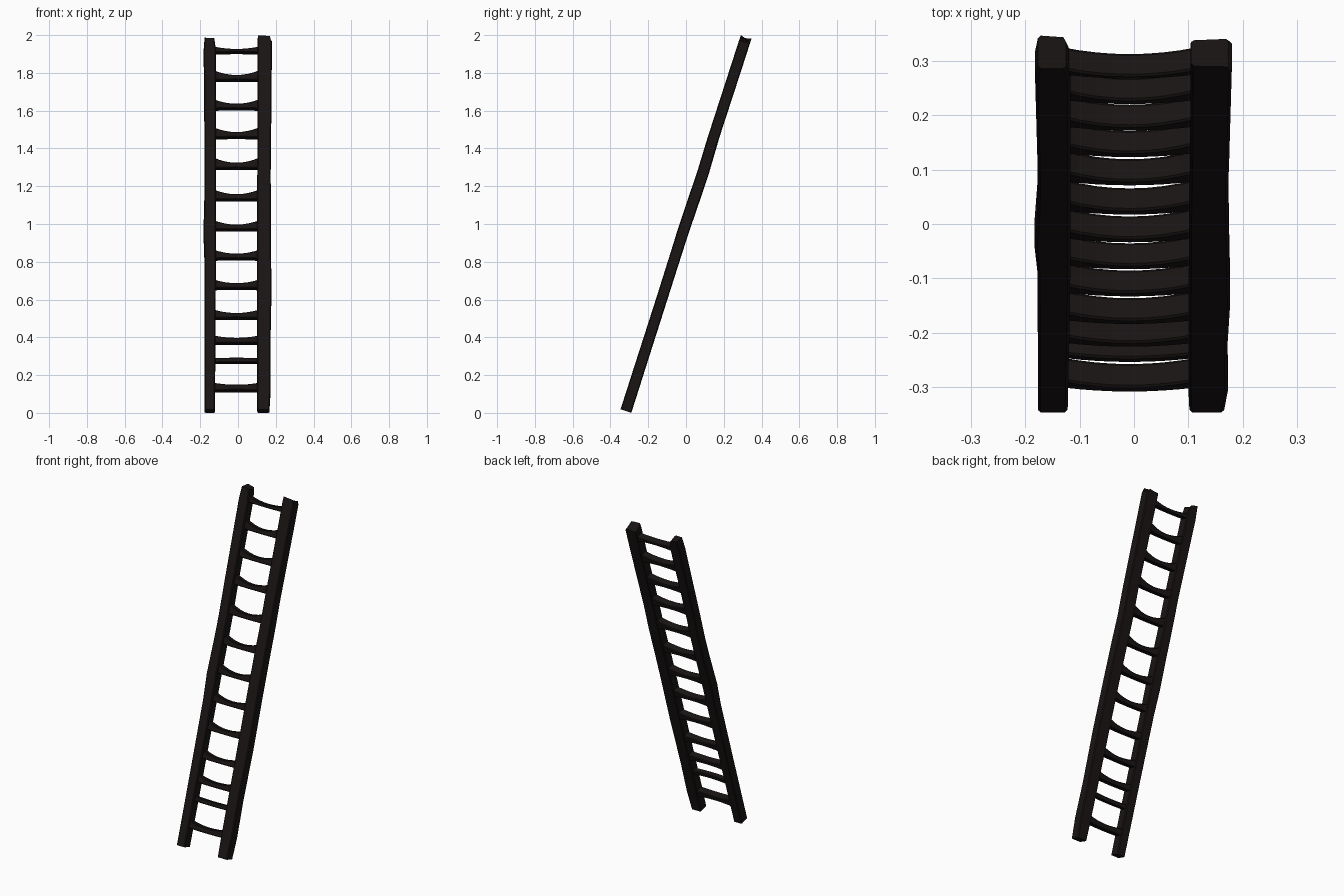
import bpy, bmesh, math
from mathutils import Matrix

# Ladder plane: local x = across, y = depth, z = along the rails
TILT = math.atan2(0.636, 1.98)
LEAN = Matrix.Translation((0, 0, 1)) @ Matrix.Rotation(-TILT, 4, 'X')

wood = bpy.data.materials.new("dark_wood")
wood.diffuse_color = (0.010, 0.007, 0.007, 1)


def ring(a0, a1, b0, b1, c):
    """Rectangle with chamfered corners, as 8 points."""
    return [(a0 + c, b0), (a1 - c, b0), (a1, b0 + c), (a1, b1 - c),
            (a1 - c, b1), (a0 + c, b1), (a0, b1 - c), (a0, b0 + c)]


def loft(name, rings):
    """Skin a list of point rings into a closed, flat shaded solid."""
    bm = bmesh.new()
    loops = [[bm.verts.new(p) for p in r] for r in rings]
    n = len(loops[0])
    for a, b in zip(loops, loops[1:]):
        for i in range(n):
            j = (i + 1) % n
            bm.faces.new((a[i], a[j], b[j], b[i]))
    bm.faces.new(loops[0][::-1])
    bm.faces.new(loops[-1])
    bmesh.ops.recalc_face_normals(bm, faces=bm.faces)
    bm.transform(LEAN)
    me = bpy.data.meshes.new(name)
    bm.to_mesh(me)
    bm.free()
    me.materials.append(wood)
    ob = bpy.data.objects.new(name, me)
    bpy.context.collection.objects.link(ob)
    return ob


def rail(name, stations, drops):
    """Stations: along, x min, x max, y min, y max; drops chip the top end."""
    rings = []
    for s, x0, x1, y0, y1 in stations:
        rings.append([(x, y, s) for x, y in ring(x0, x1, y0, y1, 0.005)])
    rings[-1] = [(x, y, s - d) for (x, y, s), d in zip(rings[-1], drops)]
    return loft(name, rings)


# Side rails, slightly wavy from wear
rail("left_rail", [
    (-1.04, -0.177, -0.122, -0.030, 0.030),
    (-0.60, -0.177, -0.119, -0.030, 0.029),
    (-0.20, -0.178, -0.117, -0.030, 0.028),
    (-0.05, -0.183, -0.117, -0.033, 0.028),
    (0.15, -0.178, -0.117, -0.030, 0.032),
    (0.28, -0.177, -0.117, -0.028, 0.034),
    (0.50, -0.178, -0.117, -0.031, 0.028),
    (0.96, -0.182, -0.117, -0.030, 0.030),
    (1.04, -0.177, -0.125, -0.029, 0.030)],
    [0.014, 0.014, 0.018, 0.022, 0.010, 0, 0.002, 0.012])
rail("right_rail", [
    (-1.04, 0.102, 0.166, -0.030, 0.030),
    (-0.92, 0.100, 0.173, -0.030, 0.030),
    (-0.70, 0.100, 0.171, -0.030, 0.029),
    (-0.40, 0.100, 0.177, -0.030, 0.028),
    (-0.10, 0.101, 0.175, -0.032, 0.028),
    (0.12, 0.101, 0.174, -0.031, 0.030),
    (0.28, 0.102, 0.173, -0.028, 0.034),
    (0.45, 0.103, 0.175, -0.031, 0.028),
    (0.90, 0.104, 0.179, -0.030, 0.030),
    (1.01, 0.104, 0.180, -0.030, 0.029),
    (1.04, 0.105, 0.174, -0.029, 0.028)],
    [0, 0.004, 0.026, 0.022, 0.014, 0.022, 0.018, 0])

# Rungs: height above ground, sag of the worn tread, mid thickness, depth
RUNGS = [
    (0.128, 0.014, 0.030, 0.046), (0.275, 0.002, 0.026, 0.032),
    (0.378, 0.016, 0.028, 0.042), (0.510, 0.022, 0.026, 0.044),
    (0.668, 0.024, 0.026, 0.044), (0.824, 0.026, 0.026, 0.044),
    (0.978, 0.028, 0.026, 0.044), (1.138, 0.030, 0.028, 0.044),
    (1.305, 0.032, 0.028, 0.044), (1.467, 0.030, 0.028, 0.044),
    (1.618, 0.028, 0.026, 0.044), (1.770, 0.030, 0.026, 0.044),
    (1.912, 0.016, 0.018, 0.044)]

for i, (z, sag, h, d) in enumerate(RUNGS):
    s = (z - 1) / math.cos(TILT)
    rings = []
    for k in range(9):
        t = k / 4 - 1                       # -1 at left end, 1 at right end
        x = -0.008 + 0.124 * t
        worn = t * t
        lift = sag * worn
        y = -0.003 + 0.008 * worn           # bowed forward in the middle
        rings.append([(x, p, q) for p, q in
                      ring(y - d / 2, y + d / 2, s - h / 2,
                           s + h / 2 + lift, 0.004)])
    loft(f"rung_{i + 1:02d}", rings)
